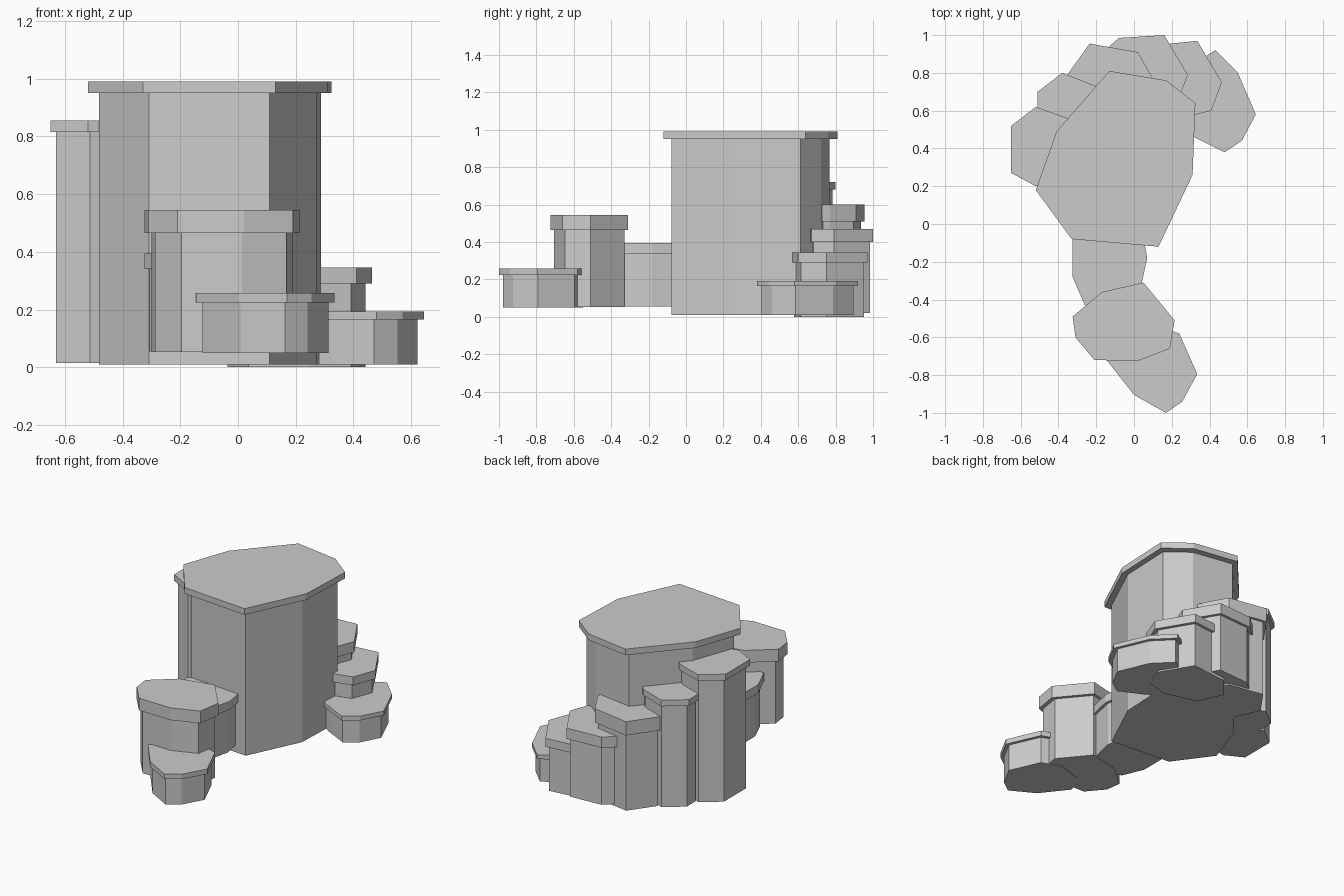
import bpy, bmesh


def column(name, outline, z0, z_cap, z_top, inset=0.91):
    """Stone column: inset prism body flaring to a wider flat cap."""
    xs, ys = zip(*outline)
    cx, cy = (min(xs) + max(xs)) / 2, (min(ys) + max(ys)) / 2
    bm = bmesh.new()
    rings = []
    for z, s in ((z0, inset), (z_cap, inset), (z_cap, 1), (z_top, 1)):
        rings.append([bm.verts.new((cx + (x - cx) * s, cy + (y - cy) * s, z))
                      for x, y in outline])
    n = len(outline)
    for a, b in zip(rings, rings[1:]):
        for i in range(n):
            j = (i + 1) % n
            bm.faces.new((a[i], a[j], b[j], b[i]))
    bm.faces.new(rings[0])
    bm.faces.new(rings[-1])
    bmesh.ops.recalc_face_normals(bm, faces=bm.faces)
    mesh = bpy.data.meshes.new(name)
    bm.to_mesh(mesh)
    bm.free()
    bpy.context.collection.objects.link(bpy.data.objects.new(name, mesh))


# Tall central rock
column("main_rock", [(-.13, .81), (.17, .76), (.325, .64), (.31, .26),
                     (.13, -.12), (-.33, -.08), (-.52, .18), (-.41, .49)],
       .01, .95, .99)

# Descending steps curling round the back, highest to lowest
column("back_step_1", [(-.65, .52), (-.52, .62), (-.35, .56), (-.22, .44),
                       (-.28, .26), (-.52, .20), (-.65, .27)], .015, .815, .855)
column("back_step_2", [(-.51, .70), (-.38, .80), (-.20, .73), (-.08, .58),
                       (-.16, .46), (-.36, .44), (-.51, .60)], .015, .68, .72)
column("back_step_3", [(-.36, .78), (-.235, .955), (.02, .91), (.10, .77),
                       (.14, .64), (-.05, .54), (-.28, .60)], .01, .51, .60)
column("back_step_4", [(-.20, .88), (-.08, .985), (.16, 1.0), (.285, .79),
                       (.24, .67), (.05, .62), (-.16, .70)], .02, .40, .47)
column("back_step_5", [(-.06, .80), (.06, .94), (.335, .97), (.465, .75),
                       (.41, .60), (.25, .56), (.02, .62)], .0, .29, .345)
column("back_step_6", [(.18, .76), (.43, .92), (.55, .80), (.645, .58),
                       (.57, .44), (.48, .38), (.32, .46), (.13, .58)],
       .01, .165, .193)

# Lower cluster in front
column("front_step_1", [(-.325, -.06), (-.20, .06), (.03, .04), (.07, -.18),
                        (.03, -.36), (-.10, -.47), (-.26, -.43), (-.325, -.28)],
       .055, .34, .395)
column("front_step_2", [(-.325, -.49), (-.17, -.36), (.05, -.31), (.215, -.51),
                        (.19, -.66), (.02, -.725), (-.21, -.72), (-.31, -.60)],
       .053, .465, .545)
column("front_step_3", [(-.145, -.72), (-.06, -.58), (.10, -.53), (.24, -.58),
                        (.335, -.795), (.255, -.94), (.17, -1.0), (0, -.905)],
       .05, .225, .258)
